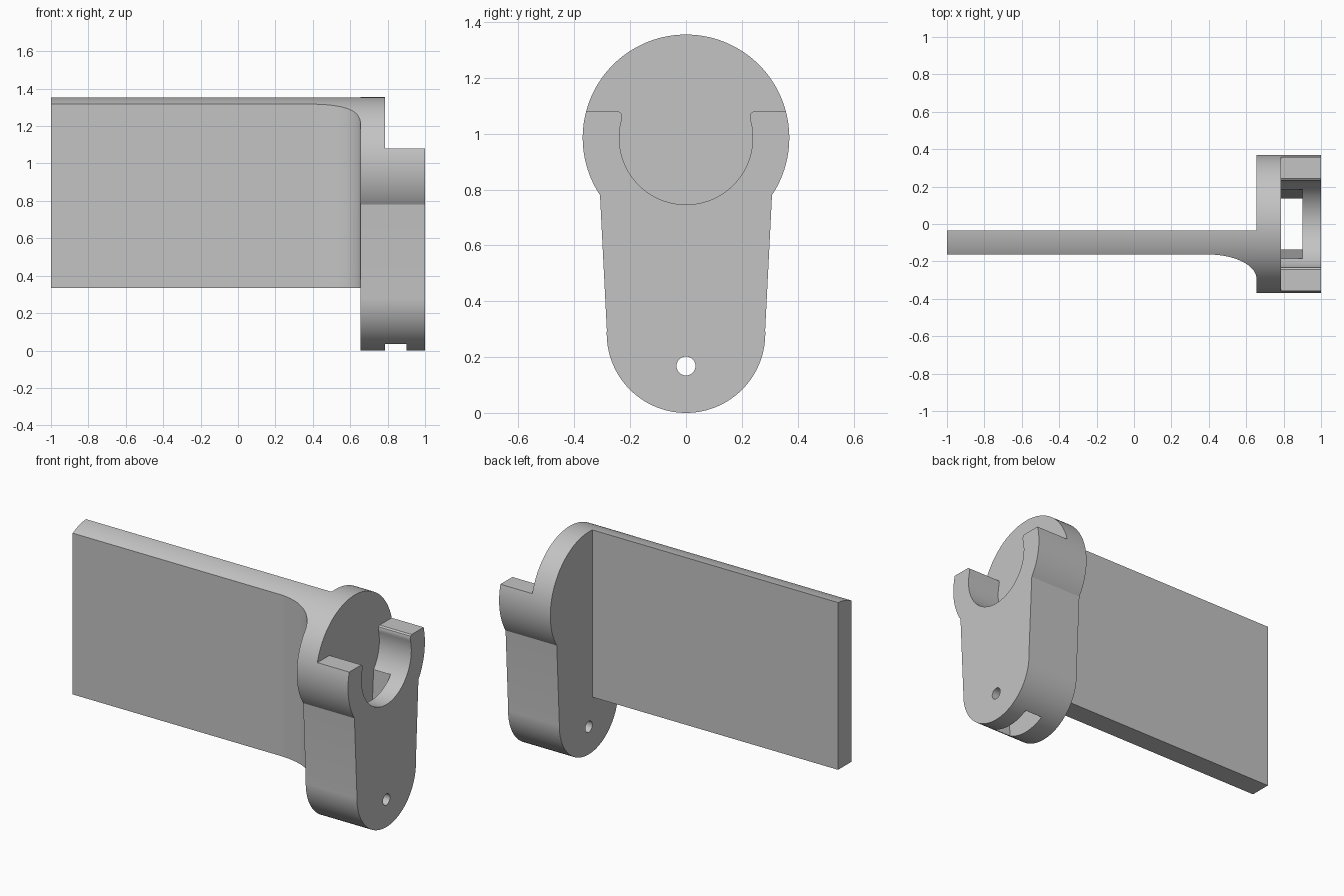
import bpy
import bmesh
from math import sin, cos, pi, asin, atan2, sqrt
from mathutils import Vector

if "Cube" in bpy.data.objects:
    bpy.data.objects.remove(bpy.data.objects["Cube"], do_unlink=True)

grey = bpy.data.materials.new("light grey")
grey.use_nodes = True
COLOUR = (0.55, 0.55, 0.55, 1)
grey.diffuse_color = COLOUR
grey.node_tree.nodes["Principled BSDF"].inputs["Base Color"].default_value = COLOUR


def arc(cx, cy, rx, ry, a0, a1, n):
    """Points on an elliptical arc."""
    steps = [a0 + (a1 - a0) * i / n for i in range(n + 1)]
    return [(cx + rx * cos(a), cy + ry * sin(a)) for a in steps]


def prism(name, profile, lo, hi, axis="X"):
    """Extrude a closed profile (y,z along X, or x,y along Z)."""
    bm = bmesh.new()
    place = (lambda p: (lo, *p)) if axis == "X" else (lambda p: (*p, lo))
    face = bm.faces.new([bm.verts.new(place(p)) for p in profile])
    grown = bmesh.ops.extrude_face_region(bm, geom=[face])["geom"]
    move = Vector((hi - lo, 0, 0)) if axis == "X" else Vector((0, 0, hi - lo))
    bmesh.ops.translate(bm, vec=move, verts=[g for g in grown if isinstance(g, bmesh.types.BMVert)])
    bmesh.ops.recalc_face_normals(bm, faces=bm.faces)
    mesh = bpy.data.meshes.new(name)
    bm.to_mesh(mesh)
    bm.free()
    mesh.materials.append(grey)
    obj = bpy.data.objects.new(name, mesh)
    bpy.context.collection.objects.link(obj)
    return obj


def boolean(obj, tool, operation):
    """Apply a boolean and drop the tool."""
    mod = obj.modifiers.new("boolean", "BOOLEAN")
    mod.operation, mod.solver, mod.object = operation, "EXACT", tool
    bpy.ops.object.select_all(action="DESELECT")
    bpy.context.view_layer.objects.active = obj
    obj.select_set(True)
    bpy.ops.object.modifier_apply(modifier=mod.name)
    bpy.data.objects.remove(tool, do_unlink=True)


# Outline of the bracket: large round head, tapering leg, round foot
HEAD_Z, HEAD_R, FOOT_R, NECK_Z = 0.985, 0.37, 0.284, 0.78
neck = asin((NECK_Z - HEAD_Z) / HEAD_R)
outline = (arc(0, HEAD_Z, HEAD_R, HEAD_R, neck, pi - neck, 96)
           + arc(0, FOOT_R, FOOT_R, FOOT_R, pi - 0.05, 2 * pi + 0.05, 64))

PLATE, SHELF = 0.655, 0.785
bracket = prism("bracket", outline, PLATE, 1.0)

# Open cradle with rounded lips, cleared above the shelf height
CRADLE_R, LIP_Z = 0.239, 1.08
lip = asin((1.05 - HEAD_Z) / CRADLE_R)
side = [(0.229, 1.062), (0.232, 1.073), (0.242, LIP_Z), (0.5, LIP_Z), (0.5, 1.5)]
cradle = (arc(0, HEAD_Z, CRADLE_R, CRADLE_R, -pi - lip, lip, 72)
          + side + [(-y, z) for y, z in reversed(side)])
boolean(bracket, prism("cradle_cutter", cradle, SHELF, 1.1), "DIFFERENCE")

# Tapered slot from the cradle down through the foot
slot = [(-0.128, -0.1), (0.128, -0.1), (0.188, 0.9), (-0.188, 0.9)]
boolean(bracket, prism("slot_cutter", slot, SHELF, 0.9), "DIFFERENCE")

# Pin hole
hole = arc(0, 0.168, 0.034, 0.034, 0, 2 * pi, 32)[:-1]
boolean(bracket, prism("hole_cutter", hole, 0.5, 1.1), "DIFFERENCE")

# Blade with a flared root, its top following the head's curve
FRONT, BACK, FLARE_X, FLARE_Y = -0.163, -0.035, 0.26, 0.13
plan = ([(PLATE, BACK), (-1.0, BACK), (-1.0, FRONT)]
        + arc(PLATE - FLARE_X, FRONT - FLARE_Y, FLARE_X, FLARE_Y, pi / 2, 0, 32))
blade = prism("blade", plan, 0.335, 1.5, "Z")
boolean(blade, prism("blade_limit", outline, -1.2, 0.9), "INTERSECT")

for obj in (bracket, blade):
    bpy.ops.object.select_all(action="DESELECT")
    bpy.context.view_layer.objects.active = obj
    obj.select_set(True)
    bpy.ops.object.shade_smooth_by_angle(angle=0.4)
